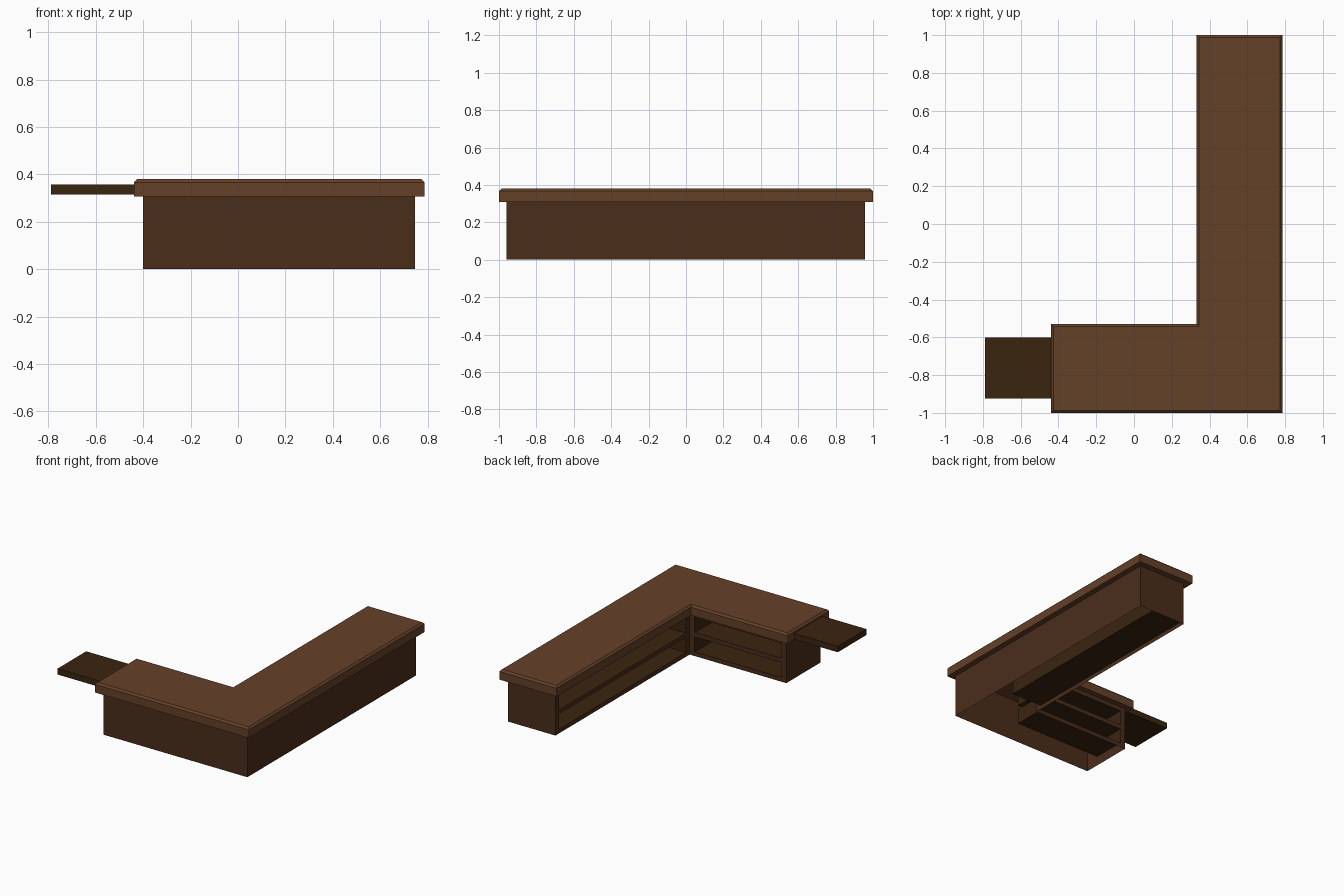
import bpy, bmesh

if "Cube" in bpy.data.objects:
    bpy.data.objects.remove(bpy.data.objects["Cube"])

def material(name, rgb):
    m = bpy.data.materials.new(name)
    m.diffuse_color = (*rgb, 1)
    m.use_nodes = True
    m.node_tree.nodes["Principled BSDF"].inputs["Base Color"].default_value = m.diffuse_color
    return m

TOP = material("top_wood", (0.130, 0.052, 0.021))
BODY = material("body_wood", (0.070, 0.027, 0.011))
DARK = material("shelf_wood", (0.043, 0.018, 0.005))

def finish(name, bm, mat):
    me = bpy.data.meshes.new(name)
    bm.to_mesh(me)
    bm.free()
    me.materials.append(mat)
    ob = bpy.data.objects.new(name, me)
    bpy.context.collection.objects.link(ob)
    return ob

def prism(name, outline, z0, z1, mat, chamfer=0):
    """Extrude an outline upwards, optionally chamfering the upper rim."""
    bm = bmesh.new()
    face = bm.faces.new([bm.verts.new((x, y, z0)) for x, y in outline])
    ext = bmesh.ops.extrude_face_region(bm, geom=[face])
    for v in ext["geom"]:
        if isinstance(v, bmesh.types.BMVert):
            v.co.z = z1
    bmesh.ops.recalc_face_normals(bm, faces=bm.faces)
    if chamfer:
        rim = [e for e in bm.edges if all(abs(v.co.z - z1) < 1e-5 for v in e.verts)]
        bmesh.ops.bevel(bm, geom=rim, offset=chamfer, segments=1, affect='EDGES')
    return finish(name, bm, mat)

def sheet(name, quads, mat):
    """Thin panels from four-cornered faces, joined where they meet."""
    bm = bmesh.new()
    for q in quads:
        bm.faces.new([bm.verts.new(p) for p in q])
    bmesh.ops.remove_doubles(bm, verts=bm.verts, dist=1e-5)
    return finish(name, bm, mat)

H = 0.308                            # body height
XL, XR, XI = -0.40, 0.747, 0.37      # left end, outer right, inner face of long arm
YF, YB, YI = -0.96, 0.957, -0.57     # front, back end, inner face of short arm
POST, RAIL, DEPTH = 0.04, 0.03, 0.24

# L-shaped counter top with chamfered rim
prism("counter_top", [(-0.44, -1), (0.787, -1), (0.787, 1), (0.33, 1),
                      (0.33, -0.53), (-0.44, -0.53)], H, 0.38, TOP, 0.013)

# Thin outer walls and end panels, open underneath
path = [(XL, YI), (XL, YF), (XR, YF), (XR, YB), (XI, YB)]
sheet("outer_walls", [[(*a, 0), (*b, 0), (*b, H), (*a, H)]
                      for a, b in zip(path, path[1:])], BODY)

# Each arm's inner face: a frame of posts and rails with two recessed cubbies.
# place(u, d, z): u runs along the face, d goes into the body.
def shelving(arm, place, u0, u1):
    a, b = u0 + POST, u1 - POST
    mid = H / 2
    levels = [(RAIL, mid - RAIL / 2), (mid + RAIL / 2, H - RAIL)]

    def strip(s, t, z0, z1):
        return [place(s, 0, z0), place(t, 0, z0), place(t, 0, z1), place(s, 0, z1)]

    (l0, l1), (h0, h1) = levels
    zs = [0, l0, l1, h0, h1, H]
    frame = [strip(a, b, zs[i], zs[i + 1]) for i in (0, 2, 4)]
    frame += [strip(s, t, z0, z1) for s, t in ((u0, a), (b, u1))
              for z0, z1 in zip(zs, zs[1:])]
    sheet(f"{arm}_frame", frame, BODY)

    for label, (z0, z1) in zip(("lower", "upper"), levels):
        rim = [(a, z0), (b, z0), (b, z1), (a, z1)]
        quads = [[place(s, 0, p), place(t, 0, q), place(t, DEPTH, q), place(s, DEPTH, p)]
                 for (s, p), (t, q) in zip(rim, rim[1:] + rim[:1])]
        quads.append([place(s, DEPTH, p) for s, p in rim])
        sheet(f"{arm}_{label}_cubby", quads, DARK)

shelving("short_arm", lambda u, d, z: (u, YI - d, z), XL, XI)
shelving("long_arm", lambda u, d, z: (XI + d, u, z), YI, YB)

# Side leaf projecting from the short end
prism("side_leaf", [(-0.789, -0.925), (-0.43, -0.925), (-0.43, -0.60), (-0.789, -0.60)],
      0.315, 0.358, DARK)
